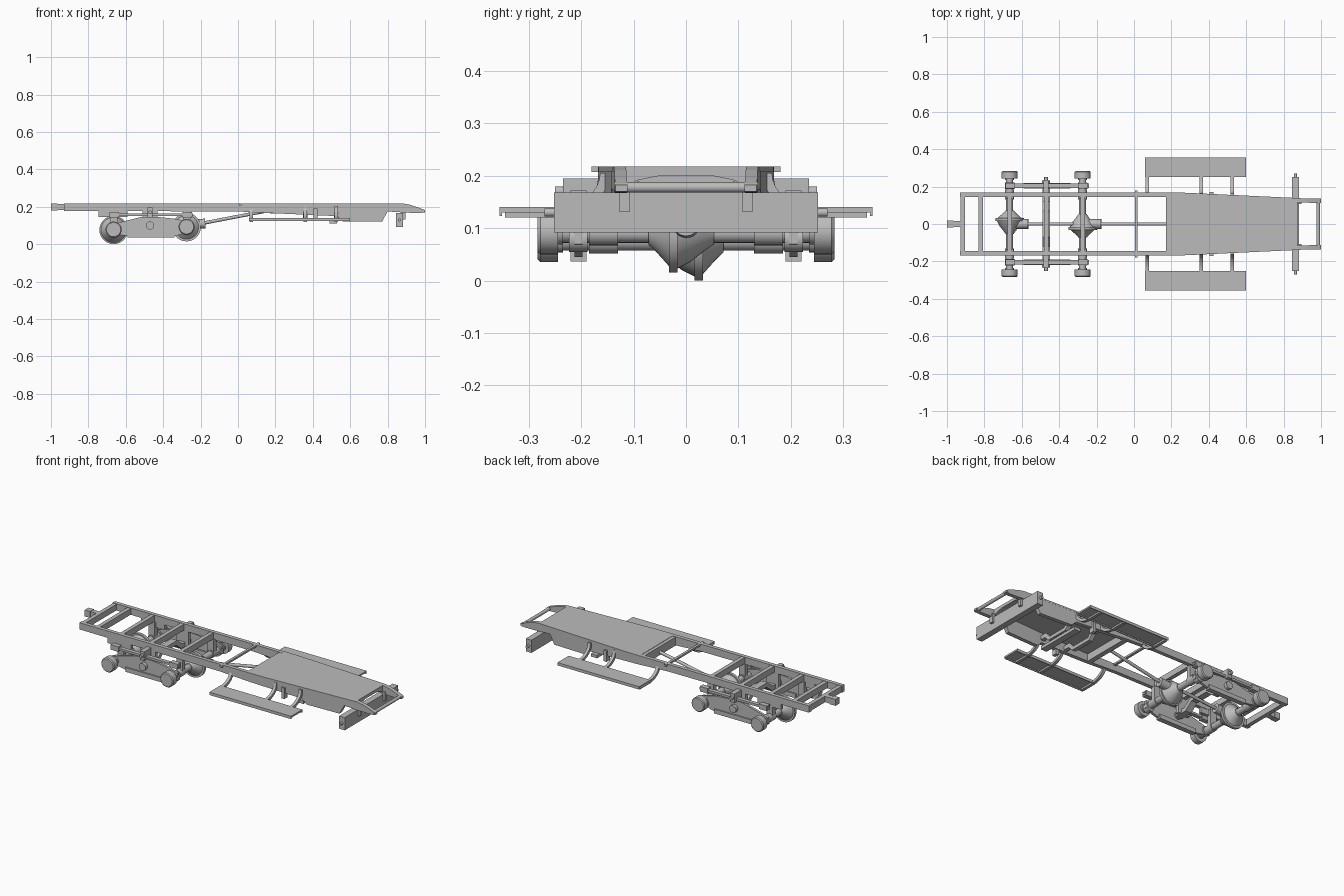
import bpy, bmesh, math
from mathutils import Vector, Matrix

if "Cube" in bpy.data.objects:
    bpy.data.objects.remove(bpy.data.objects["Cube"])

grey = bpy.data.materials.new("chassis grey")
grey.use_nodes = True
grey.diffuse_color = (0.5, 0.5, 0.5, 1)
grey.node_tree.nodes["Principled BSDF"].inputs["Base Color"].default_value = (0.5, 0.5, 0.5, 1)


def finish(name, bm, smooth=False):
    bmesh.ops.recalc_face_normals(bm, faces=bm.faces)
    mesh = bpy.data.meshes.new(name)
    bm.to_mesh(mesh)
    bm.free()
    mesh.materials.append(grey)
    ob = bpy.data.objects.new(name, mesh)
    bpy.context.collection.objects.link(ob)
    if smooth:
        bpy.ops.object.select_all(action='DESELECT')
        ob.select_set(True)
        bpy.context.view_layer.objects.active = ob
        bpy.ops.object.shade_smooth_by_angle(angle=math.radians(35))
    return ob


def box(name, x, y, z):
    """Box from three (low, high) ranges."""
    bm = bmesh.new()
    lo, hi = Vector((x[0], y[0], z[0])), Vector((x[1], y[1], z[1]))
    bmesh.ops.create_cube(bm, size=1, matrix=Matrix.Translation((lo + hi) / 2)
                          @ Matrix.Diagonal((*(hi - lo), 1)))
    return finish(name, bm)


def rod(name, a, b, r, sides=20):
    a, b = Vector(a), Vector(b)
    bm = bmesh.new()
    turn = (b - a).to_track_quat('Z', 'Y').to_matrix().to_4x4()
    bmesh.ops.create_cone(bm, cap_ends=True, segments=sides, radius1=r, radius2=r,
                          depth=(b - a).length, matrix=Matrix.Translation((a + b) / 2) @ turn)
    return finish(name, bm, True)


def loft(name, rings, smooth=False):
    """Skin a list of equal-sized closed sections and cap both ends."""
    bm = bmesh.new()
    vs = [[bm.verts.new(p) for p in ring] for ring in rings]
    n = len(vs[0])
    for p, q in zip(vs, vs[1:]):
        for i in range(n):
            bm.faces.new((p[i], p[(i + 1) % n], q[(i + 1) % n], q[i]))
    bm.faces.new(vs[0])
    bm.faces.new(vs[-1])
    return finish(name, bm, smooth)


def plate(name, outline, axis, lo, hi):
    """Flat outline extruded along y ('y': points are x,z) or x ('x': points are y,z)."""
    place = (lambda p, d: (p[0], d, p[1])) if axis == 'y' else (lambda p, d: (d, p[0], p[1]))
    return loft(name, [[place(p, d) for p in outline] for d in (lo, hi)])


def lathe_y(name, x, z, profile, sides=28):
    """Round body about a sideways axis from (y, radius) pairs."""
    rings = [[(x + r * math.cos(2 * math.pi * i / sides), y, z + r * math.sin(2 * math.pi * i / sides))
              for i in range(sides)] for y, r in profile]
    return loft(name, rings, True)


TOP = 0.218
SIDES = ((1, "left"), (-1, "right"))

# Long side rails, deepening under the cab floor and curving into front horns
rail = [(-0.93, .168, .178, TOP), (0.0, .168, .175, TOP), (.2, .168, .165, TOP),
        (.53, .155, .15, TOP), (.56, .153, .122, TOP), (.77, .143, .12, TOP),
        (.8, .141, .175, TOP), (.88, .138, .17, TOP), (.92, .137, .168, .211),
        (.97, .136, .167, .194), (1.0, .135, .17, .182)]
for s, side in SIDES:
    loft(side + "_side_rail", [[(x, s * y, z0), (x, s * y, z1), (x, s * (y - .023), z1),
                                (x, s * (y - .023), z0)] for x, y, z0, z1 in rail])

# Ladder crossmembers, rear hitch and pin
for x in (-.915, -.82, -.665, -.47, -.275):
    box("crossmember", (x - .012, x + .012), (-.15, .15), (.18, TOP - .002))
box("mid_crossmember", (.17, .2), (-.15, .15), (.165, TOP - .002))
box("rear_hitch", (-1, -.92), (-.015, .015), (.182, .216))
box("hitch_head", (-1, -.965), (-.018, .018), (.18, TOP))
box("cross_pin", (.005, .02), (-.18, .18), (.207, TOP))

# Tapered cab floor
floor = [(.19, .168), (.28, .167), (.53, .155), (.85, .14)]
loft("cab_floor", [[(x, y, TOP - .01), (x, y, TOP), (x, -y, TOP), (x, -y, TOP - .01)]
                   for x, y in floor])

# Arched brace and nose tube between the horns
arch = [(-.12, TOP), (.12, TOP), (.12, .18), (.09, .192), (.05, .2),
        (-.05, .2), (-.09, .192), (-.12, .18)]
plate("arched_front_brace", arch, 'x', .845, .875)
rod("nose_tube", (.985, -.137, .178), (.985, .137, .178), .01)

# Front beam with end stubs and brackets
box("front_beam", (.845, .882), (-.252, .252), (.092, .168))
rod("beam_end_pin", (.863, -.27, .13), (.863, .27, .13), .008)
for s, side in SIDES:
    box(side + "_beam_bracket", (.875, .895), sorted((s * .107, s * .128)), (.132, .185))

# Dropped U crossmembers below the cab floor
drop = [(-.15, .19), (-.15, .165), (-.1, .165), (-.07, .135), (.07, .135), (.1, .165),
        (.15, .165), (.15, .19), (.09, .19), (.06, .155), (-.06, .155), (-.09, .19)]
for x in (.36, .525):
    plate("drop_crossmember", drop, 'x', x - .012, x + .012)
box("lower_brace", (.49, .53), (-.14, .14), (.112, .13))

# Running boards on curved arms
for s, side in SIDES:
    box(side + "_running_board", (.06, .6), sorted((s * .25, s * .356)), (.13, .14))
    for y in (.25, .351):
        box(side + "_board_lip", (.06, .6), sorted((s * y, s * (y + .005))), (.123, .131))
    for x in (.07, .36, .525):
        arm = []
        for i in range(9):
            a = math.radians(90 * i / 8)
            cy, cz = .255 - .1 * math.cos(a), .205 - .076 * math.sin(a)
            dy, dz = .009 * math.cos(a), .008 * math.sin(a)
            arm.append([(x - .009, s * (cy - dy), cz - dz), (x + .009, s * (cy - dy), cz - dz),
                        (x + .009, s * (cy + dy), cz + dz), (x - .009, s * (cy + dy), cz + dz)])
        loft(side + "_board_arm", arm, True)
        box(side + "_arm_foot", (x - .009, x + .009), sorted((s * .25, s * .345)), (.12, .132))
    box(side + "_rail_clip", (.405, .425), sorted((s * .14, s * .17)), (.125, .19))

# Tandem axles: round housing offset to one side, tubes, hubs
for x, z, off, name in ((-.665, .076, .022, "rear"), (-.275, .091, -.022, "forward")):
    lean = 1 if off > 0 else -1
    bell = [(-.075, .022), (-.055, .036), (-.03, .056), (-.006, .068), (-.006, .076),
            (.01, .076), (.01, .064), (.035, .036), (.05, .022)]
    lathe_y(name + "_housing", x, z, [(off + lean * y, r) for y, r in bell])
    rod(name + "_pinion", (x - .02, 0, z + .01), (x + .1, 0, z + .02), .026)
    rod(name + "_axle_tube", (x, -.25, z), (x, .25, z), .019)
    for s, side in SIDES:
        hub = [(.235, .024), (.244, .024), (.244, .043), (.278, .043), (.283, .038)]
        lathe_y(f"{name}_{side}_hub", x, z + .002, [(s * y, r) for y, r in hub])
        rod(f"{name}_{side}_axle_collar", (x, s * .13, z), (x, s * .185, z), .024)
        box(f"{name}_{side}_axle_seat", (x - .02, x + .02), sorted((s * .135, s * .16)),
            (z, .18))

# Driveshafts
rod("main_driveshaft", (-.2, 0, .11), (.19, 0, .185), .009)
rod("rear_driveshaft", (-.58, 0, .095), (-.27, 0, .12), .009)

# Walking beams, springs and trunnion
beam = [(-.69, .06), (-.6, .045), (-.33, .045), (-.25, .07), (-.25, .115),
        (-.33, .135), (-.42, .145), (-.52, .145), (-.6, .125), (-.69, .1)]
for s, side in SIDES:
    plate(side + "_walking_beam", beam, 'y', s * .198, s * .213)
    box(side + "_beam_spring", (-.69, -.24), sorted((s * .193, s * .217)), (.15, .163))
    for x in (-.665, -.275):
        rod(side + "_beam_bush", (x, s * .188, .08), (x, s * .223, .08), .025)
        box(side + "_spring_pad", (x - .022, x + .03), sorted((s * .19, s * .22)), (.142, .172))
    box(side + "_beam_foot", (-.59, -.34), sorted((s * .19, s * .22)), (.036, .062))
    rod(side + "_trunnion_cap", (-.47, s * .19, .1), (-.47, s * .232, .1), .022)
    box(side + "_spring_clamp", (-.484, -.456), sorted((s * .168, s * .235)), (.142, .195))
    rod(side + "_clamp_stud", (-.47, s * .22, .17), (-.47, s * .25, .17), .01)
    box(side + "_rail_pad", (-.745, -.59), sorted((s * .147, s * .166)), (.145, .18))
    box(side + "_trunnion_hanger", (-.51, -.43), sorted((s * .145, s * .165)), (.085, .18))
wave = [(-.19, .11), (-.12, .11), (-.07, .15), (.07, .15), (.12, .11), (.19, .11),
        (.19, .085), (.11, .085), (.06, .125), (-.06, .125), (-.11, .085), (-.19, .085)]
plate("trunnion_crossmember", wave, 'x', -.49, -.45)
